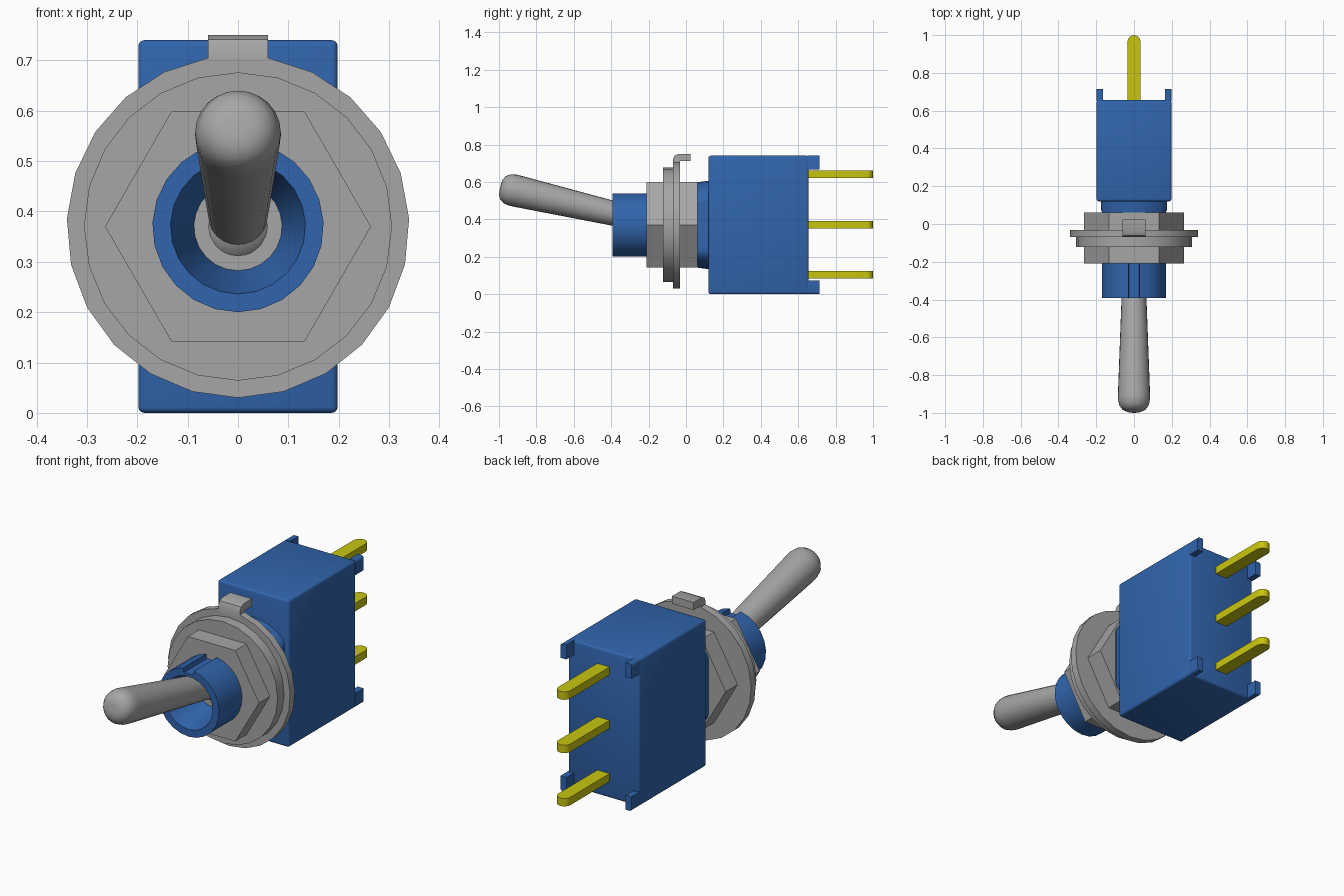
import bpy, bmesh
from math import sin, cos, pi, radians, asin
from mathutils import Matrix, Vector

cube = bpy.data.objects.get("Cube")
if cube:
    bpy.data.objects.remove(cube, do_unlink=True)

AXIS_Z = 0.37      # height of the bushing axis


def material(name, rgb):
    m = bpy.data.materials.new(name)
    m.use_nodes = True
    m.diffuse_color = (*rgb, 1)
    bsdf = next(n for n in m.node_tree.nodes if n.type == 'BSDF_PRINCIPLED')
    bsdf.inputs["Base Color"].default_value = (*rgb, 1)
    return m


blue = material("blue plastic", (0.03, 0.13, 0.42))
grey = material("grey metal", (0.38, 0.38, 0.385))
yellow = material("yellow contact", (0.58, 0.56, 0.005))


def finish(name, bm, mat, smooth=False):
    bmesh.ops.remove_doubles(bm, verts=bm.verts, dist=1e-5)
    bmesh.ops.recalc_face_normals(bm, faces=bm.faces)
    mesh = bpy.data.meshes.new(name)
    bm.to_mesh(mesh)
    bm.free()
    mesh.materials.append(mat)
    ob = bpy.data.objects.new(name, mesh)
    bpy.context.collection.objects.link(ob)
    if smooth:
        bpy.ops.object.select_all(action='DESELECT')
        ob.select_set(True)
        bpy.context.view_layer.objects.active = ob
        bpy.ops.object.shade_smooth_by_angle(angle=radians(32))
    return ob


def loft(name, rings, mat, smooth=False, matrix=None):
    """Skin matching rings of points and cap both ends."""
    bm = bmesh.new()
    loops = [[bm.verts.new(p) for p in ring] for ring in rings]
    for a, b in zip(loops, loops[1:]):
        for i in range(len(a)):
            j = (i + 1) % len(a)
            bm.faces.new((a[i], a[j], b[j], b[i]))
    bm.faces.new(loops[0])
    bm.faces.new(loops[-1])
    if matrix:
        bm.transform(matrix)
    return finish(name, bm, mat, smooth)


def circle(r, y, n=24, clip=9, z=AXIS_Z):
    angles = [2 * pi * i / n for i in range(n)]
    return [(max(-clip, min(clip, r * cos(a))), y, z + r * sin(a)) for a in angles]


def block(name, x, y, z, mat):
    """Box from ranges, rounding edges that lie on the case corners."""
    bm = bmesh.new()
    bmesh.ops.create_cube(bm, size=1)
    for v in bm.verts:
        v.co = [r[0] if c < 0 else r[1] for c, r in zip(v.co, (x, y, z))]
    corner = [e for e in bm.edges if all(
        abs(v.co.x) > 0.19 and abs(v.co.z - AXIS_Z) > 0.36 for v in e.verts)]
    bmesh.ops.bevel(bm, geom=corner, offset=0.012, segments=3,
                    profile=0.5, affect='EDGES')
    return finish(name, bm, mat, True)


# Case with four small standoff feet at the back
block("case", (-0.198, 0.198), (0.12, 0.656), (0, 0.74), blue)
for side, x in (("right", (-0.198, -0.165)), ("left", (0.165, 0.198))):
    for level, z in (("lower", (0, 0.073)), ("upper", (0.667, 0.74))):
        block(f"{level}_{side}_foot", x, (0.65, 0.715), z, blue)

# Flat-sided collar between case and rear nut
loft("collar", [circle(0.227, 0.055, 48, 0.165), circle(0.23, 0.075, 48, 0.175),
                circle(0.237, 0.125, 48, 0.175)], blue, True)

# Bushing: hollow tube with a keyway along the top and a conical mouth
half = asin(0.03 / 0.17)
start, span = pi / 2 + half, 2 * pi - 2 * half
arc = [start + span * i / 22 for i in range(23)]


def keyed_ring(r, floor, y):
    pts = [(r, a) for a in arc] + [(floor, arc[-1]), (floor, arc[0])]
    return [(q * cos(a), y, AXIS_Z + q * sin(a)) for q, a in pts]


loft("bushing", [keyed_ring(0.17, 0.148, 0.06), keyed_ring(0.17, 0.148, -0.393),
                 keyed_ring(0.134, 0.134, -0.393), keyed_ring(0.08, 0.08, -0.18)],
     blue, True)

# Hex nuts and washer
for name, y0, y1 in (("front_nut", -0.21, -0.12), ("rear_nut", -0.035, 0.062)):
    loft(name, [circle(0.264, y0, 6), circle(0.264, y1, 6)], grey)
loft("washer", [circle(0.306, -0.122), circle(0.306, -0.069)], grey, True)

# Locking ring with bent tab
tab_half = asin(0.06 / 0.34)
ring_angles = [pi / 2 + tab_half + (2 * pi - 2 * tab_half) * i / 22 for i in range(23)]
loft("locking_ring", [[(0.34 * cos(a), y, AXIS_Z + 0.34 * sin(a)) for a in ring_angles]
                      for y in (-0.07, -0.033)], grey, True)
tab = [(-0.07, 0.68), (-0.07, 0.72), (-0.061, 0.741), (-0.04, 0.75),
       (0.025, 0.75), (0.025, 0.712), (-0.033, 0.712), (-0.033, 0.68)]
loft("locking_tab", [[(x, y, z) for y, z in tab] for x in (-0.06, 0.06)], grey, True)

# Toggle lever, tilted upward about its pivot ball
pivot = Matrix.Translation((0, -0.12, AXIS_Z)) @ Matrix.Rotation(radians(-13), 4, 'X')
profile = [(0.055, 0), (0.066, 0.28), (0.085, 0.80), (0.085, 0.83), (0.078, 0.861),
           (0.063, 0.882), (0.042, 0.893), (0.02, 0.896)]
loft("lever", [circle(r, -s, 24, z=0) for r, s in profile], grey, True, pivot)
bm = bmesh.new()
bmesh.ops.create_uvsphere(bm, u_segments=24, v_segments=14, radius=0.084,
                          matrix=Matrix.Translation((0, -0.15, AXIS_Z)))
finish("pivot_ball", bm, grey, True)

# Three contact pins with rounded ends
tip = [(0.034 * cos(pi * i / 10), 0.966 + 0.034 * sin(pi * i / 10)) for i in range(11)]
outline = tip + [(-0.034, 0.64), (0.034, 0.64)]
for name, z in (("lower_pin", 0.104), ("middle_pin", 0.372), ("upper_pin", 0.64)):
    loft(name, [[(x, y, z + d) for x, y in outline] for d in (-0.02, 0.02)], yellow, True)
